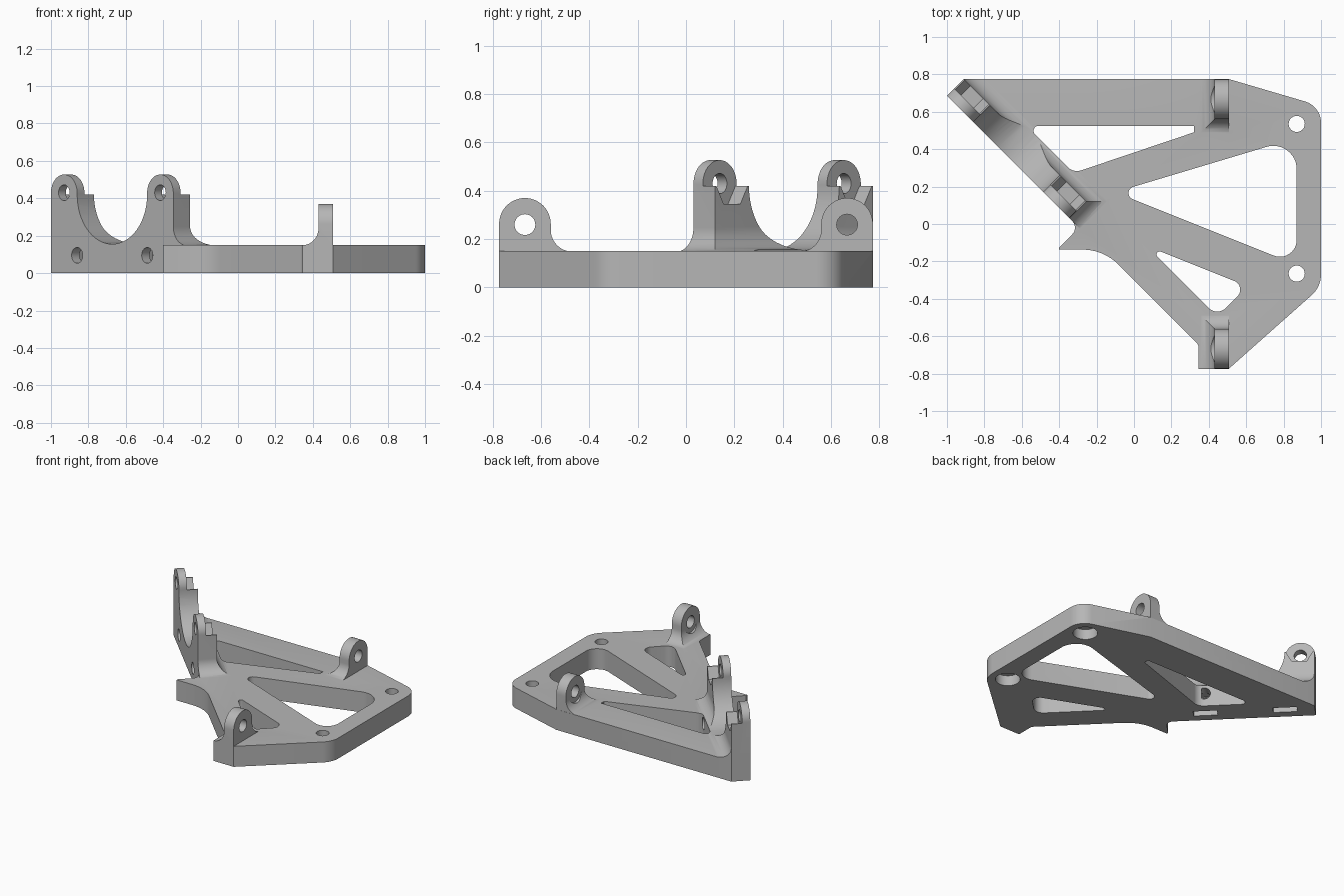
import bpy
import bmesh
from math import sin, cos, tan, pi
from mathutils import Matrix, Vector

cube = bpy.data.objects.get("Cube")
if cube:
    bpy.data.objects.remove(cube, do_unlink=True)

grey = bpy.data.materials.new("plain_grey")
grey.use_nodes = True
grey.diffuse_color = (0.47, 0.47, 0.47, 1)
grey.node_tree.nodes["Principled BSDF"].inputs["Base Color"].default_value = grey.diffuse_color


# Frames map (profile across, profile up, extrusion) to the world
def frame(u, v, w, origin=(0, 0, 0)):
    return Matrix.Translation(origin) @ Matrix((u, v, w)).transposed().to_4x4()


X, Y, Z = Vector((1, 0, 0)), Vector((0, 1, 0)), Vector((0, 0, 1))
ALONG, INWARD = (X - Y).normalized(), (X + Y).normalized()
CORNER = (-1, 0.685, 0)
FLAT = frame(X, Y, Z)
WALL = frame(ALONG, Z, INWARD, CORNER)
WALL_SIDE = frame(INWARD, Z, ALONG, CORNER)
LUG = frame(Y, Z, X)
LUG_SIDE = frame(X, Z, Y)


def rounded(corners, steps=12):
    """Turn (x, y[, radius]) corners into a polygon with filleted corners."""
    pts = []
    for i, c in enumerate(corners):
        p = Vector(c[:2])
        if len(c) == 2:
            pts.append(p)
            continue
        a = (Vector(corners[i - 1][:2]) - p).normalized()
        b = (Vector(corners[(i + 1) % len(corners)][:2]) - p).normalized()
        half = a.angle(b) / 2
        r = c[2]
        mid = p + (a + b).normalized() * r / sin(half)
        start = p + a * r / tan(half) - mid
        turn = start.angle_signed(p + b * r / tan(half) - mid)
        for k in range(steps + 1):
            t = -turn * k / steps
            pts.append(mid + Vector((start.x * cos(t) - start.y * sin(t),
                                     start.x * sin(t) + start.y * cos(t))))
    return [p for i, p in enumerate(pts) if (p - pts[i - 1]).length > 0.0005]


def ring(x, y, r, n=40):
    return [Vector((x + r * cos(2 * pi * k / n), y + r * sin(2 * pi * k / n))) for k in range(n)]


def prism(name, pts, place, low, high):
    bm = bmesh.new()
    ends = [[bm.verts.new(place @ Vector((p[0], p[1], w))) for p in pts] for w in (low, high)]
    for end in ends:
        bm.faces.new(end)
    for i in range(len(pts)):
        bm.faces.new((ends[0][i - 1], ends[0][i], ends[1][i], ends[1][i - 1]))
    bmesh.ops.recalc_face_normals(bm, faces=bm.faces)
    mesh = bpy.data.meshes.new(name)
    bm.to_mesh(mesh)
    bm.free()
    mesh.materials.append(grey)
    obj = bpy.data.objects.new(name, mesh)
    bpy.context.collection.objects.link(obj)
    return obj


def combine(obj, tool, operation):
    mod = obj.modifiers.new("combine", 'BOOLEAN')
    mod.operation, mod.solver, mod.object = operation, 'EXACT', tool
    bpy.context.view_layer.objects.active = obj
    bpy.ops.object.modifier_apply(modifier=mod.name)
    bpy.data.objects.remove(tool, do_unlink=True)


def cut(pts, place, low, high):
    combine(bracket, prism("cutter", pts, place, low, high), 'DIFFERENCE')


TOP = 0.15
SINK = 0.148   # feature feet end just inside the plate

# Base slab, trimmed to its outline later
bracket = prism("mounting_bracket", [(-1.2, -1), (1.2, -1), (1.2, 1), (-1.2, 1)], FLAT, 0, TOP)

# Upright wall: two ears around a round valley, with a flared foot
EARS = (0.099, 0.826)
wall = prism("ear_wall", rounded([
    (0, 0.1), (0, 0.527, 0.099), (0.198, 0.527, 0.099),
    (0.198, 0.155, 0.2645), (0.727, 0.155, 0.2645),
    (0.727, 0.527, 0.099), (0.925, 0.527, 0.099),
    (0.925, SINK, 0.1), (1.04, SINK), (1.04, 0.1)], 16), WALL, 0, 0.24)
wall_section = prism("wall_section", rounded([
    (0, 0.05), (0, 0.6), (0.055, 0.6), (0.055, 0.42), (0.127, 0.42),
    (0.127, SINK, 0.1), (0.235, SINK), (0.235, 0.05)]), WALL_SIDE, -0.1, 1.2)
combine(wall, wall_section, 'INTERSECT')
combine(bracket, wall, 'UNION')

# Two lugs with flared feet
for side in (-1, 1):
    arch = rounded([(0.774, 0.1), (0.774, 0.37, 0.107), (0.56, 0.37, 0.107),
                    (0.56, SINK, 0.09), (0.46, SINK), (0.46, 0.1)])
    lug = prism("lug", [(side * p.x, p.y) for p in arch], LUG, 0.3, 0.507)
    section = prism("lug_section", rounded([
        (0.32, 0.05), (0.32, SINK), (0.43, SINK, 0.09), (0.43, 0.5),
        (0.6, 0.5), (0.6, 0.05)]), LUG_SIDE, -1, 1)
    combine(lug, section, 'INTERSECT')
    combine(bracket, lug, 'UNION')

# Plate outline
outline = rounded([
    (-1, 0.685), (-0.295, -0.02, 0.05), (-0.4, -0.125), (-0.4, -0.137),
    (-0.163, -0.137, 0.27), (0.345, -0.645, 0.04), (0.345, -0.774), (0.507, -0.774),
    (1, -0.336, 0.15), (1, 0.63, 0.12), (0.507, 0.775), (-0.91, 0.775)])
combine(bracket, prism("outline", outline, FLAT, -0.1, 0.8), 'INTERSECT')

# Lightening windows
windows = (
    [(-0.575, 0.525, 0.027), (-0.323, 0.273, 0.07), (0.32, 0.49), (0.32, 0.525)],
    [(-0.1, 0.17, 0.035), (0.87, -0.218, 0.09), (0.87, 0.461, 0.125)],
    [(0.067, -0.117, 0.017), (0.445, -0.495, 0.065), (0.607, -0.333, 0.05)])
for window in windows:
    cut(rounded(window), FLAT, -0.2, 0.9)

# Bolt holes in the plate, counterbored from below
for y in (-0.265, 0.535):
    cut(ring(0.87, y, 0.043), FLAT, -0.2, 0.5)
    cut(ring(0.87, y, 0.082), FLAT, -0.2, 0.075)

# Lug holes with a clearance bore through the flared foot
for y in (-0.667, 0.667):
    cut(ring(y, 0.26, 0.043), LUG, 0.2, 0.7)
    cut(ring(y, 0.26, 0.077), LUG, 0.2, 0.43)

# Ear holes with hexagonal nut seats behind
for s in EARS:
    cut(ring(s, 0.43, 0.042), WALL, -0.1, 0.2)
    cut(ring(s, 0.43, 0.0975, 6), WALL, 0.055, 0.3)

# Lower wall holes with nut slots opening downwards
for s in (0.198, 0.728):
    cut(ring(s, 0.095, 0.042), WALL, -0.1, 0.19)
    cut([(s - 0.08, -0.1), (s + 0.08, -0.1), (s + 0.08, 0.14), (s - 0.08, 0.14)], WALL, 0.06, 0.12)

# Smooth the rounds, keep the edges
bpy.ops.object.select_all(action='DESELECT')
bracket.select_set(True)
bpy.context.view_layer.objects.active = bracket
bpy.ops.object.shade_smooth_by_angle(angle=pi / 6)
